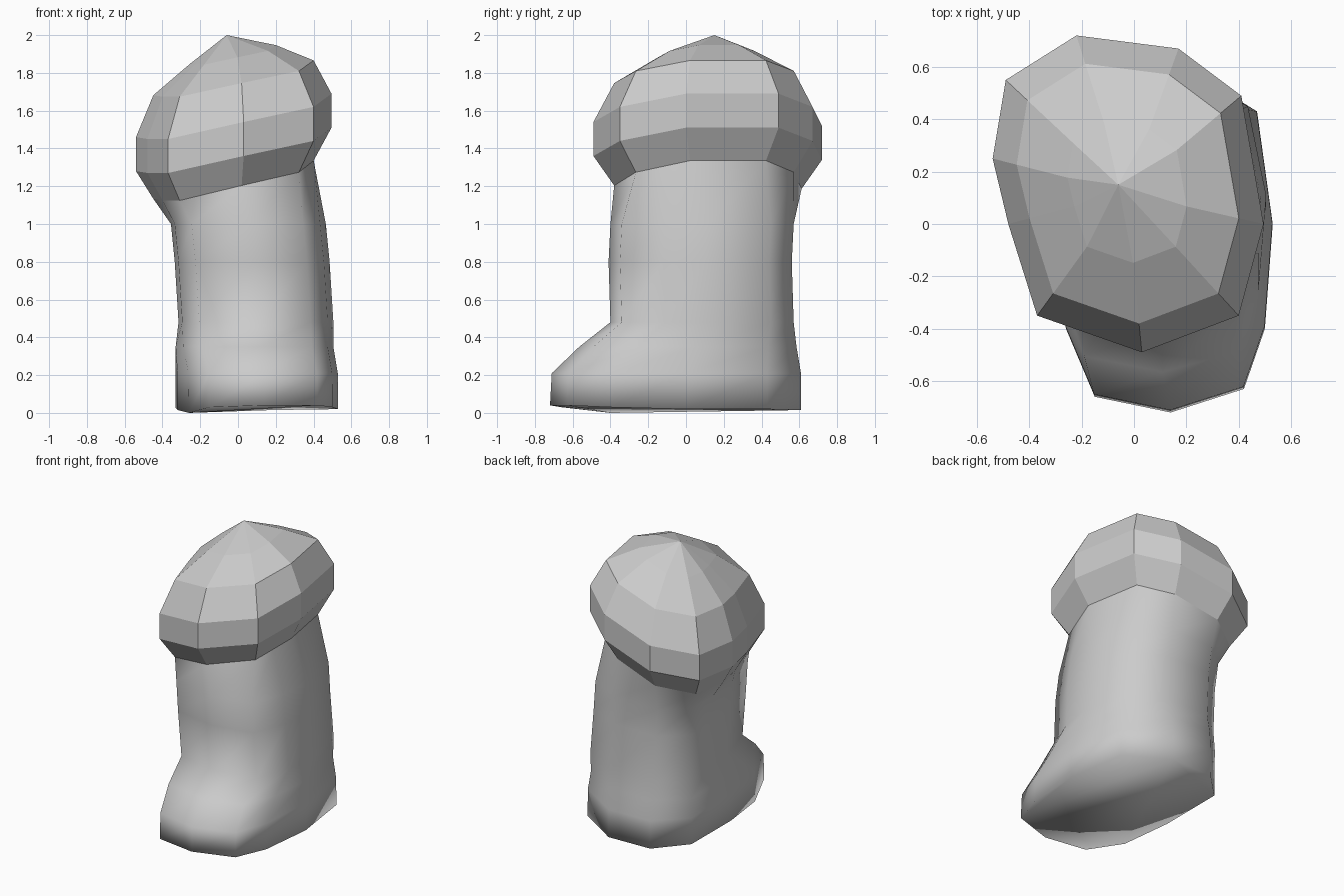
import bpy
import bmesh

cube = bpy.data.objects.get("Cube")
if cube:
    bpy.data.objects.remove(cube)

GREY = (0.6, 0.6, 0.6, 1.0)
grey = bpy.data.materials.new("plain_grey")
grey.use_nodes = True
grey.diffuse_color = GREY
grey.node_tree.nodes["Principled BSDF"].inputs["Base Color"].default_value = GREY


def loft(name, rings, smooth, sole=False, apex=None):
    """Skin closed rings from bottom to top, with an optional sole face and a fan to an apex."""
    bm = bmesh.new()
    loops = [[bm.verts.new(p) for p in ring] for ring in rings]
    n = len(loops[0])
    for low, high in zip(loops, loops[1:]):
        for i in range(n):
            j = (i + 1) % n
            bm.faces.new((low[i], low[j], high[j], high[i]))
    if sole:
        bm.faces.new(loops[0][::-1])
    if apex:
        tip = bm.verts.new(apex)
        for i in range(n):
            bm.faces.new((loops[-1][i], loops[-1][(i + 1) % n], tip))
    for face in bm.faces:
        face.smooth = smooth
    mesh = bpy.data.meshes.new(name)
    bm.to_mesh(mesh)
    bm.free()
    mesh.materials.append(grey)
    obj = bpy.data.objects.new(name, mesh)
    bpy.context.collection.objects.link(obj)
    return obj


# Cuff: faceted, tilted dome, every ring derived from its widest outline
outline = [
    (0.03, -0.49, 1.54), (0.40, -0.35, 1.62), (0.495, 0.0, 1.69),
    (0.41, 0.49, 1.69), (0.17, 0.67, 1.62), (-0.22, 0.72, 1.52),
    (-0.49, 0.55, 1.46), (-0.54, 0.25, 1.46), (-0.48, 0.0, 1.45),
    (-0.37, -0.35, 1.45),
]
CX, CY, CZ = -0.03, 0.12, 1.57


def cuff_ring(size, height, tilt):
    return [(CX + (x - CX) * size, CY + (y - CY) * size, height + (z - CZ) * tilt)
            for x, y, z in outline]


collar = cuff_ring(0.82, 1.23, 0.88)
loft("cuff",
     [collar, cuff_ring(1.0, 1.39, 1.0), cuff_ring(1.0, 1.57, 1.0),
      cuff_ring(0.82, 1.77, 0.8), cuff_ring(0.44, 1.895, 0.43)],
     smooth=False, apex=(-0.06, 0.15, 2.0))

# Boot: plan of the foot and of the leg, counter-clockwise from the toe
foot = [(0.14, -0.72), (0.42, -0.63), (0.50, -0.40), (0.53, 0.0), (0.47, 0.43),
        (0.18, 0.61), (-0.14, 0.60), (-0.33, 0.41), (-0.32, -0.05),
        (-0.26, -0.40), (-0.15, -0.66)]
leg = [(0.08, -0.41), (0.36, -0.35), (0.45, -0.12), (0.48, 0.10), (0.41, 0.44),
       (0.17, 0.56), (-0.16, 0.56), (-0.33, 0.42), (-0.34, 0.20),
       (-0.32, -0.05), (-0.23, -0.35)]
sole_heights = [0.04, 0.04, 0.03, 0.02, 0.02, 0.015, 0.015, 0.025, 0.015, 0.0, 0.03]


def boot_ring(z, blend, dx=0.0, dy=0.0):
    """Section between the foot plan (blend 0) and the leg plan (blend 1)."""
    return [(fx + (lx - fx) * blend + dx, fy + (ly - fy) * blend + dy, z)
            for (fx, fy), (lx, ly) in zip(foot, leg)]


# The leg ends on the cuff's lower edge, with one extra point on its front left side
front_left = tuple((a + b) / 2 for a, b in zip(collar[1], collar[2]))
leg_top = collar[:2] + [front_left] + collar[2:]
sole_ring = [(x, y, z) for (x, y), z in zip(foot, sole_heights)]

loft("boot",
     [sole_ring, boot_ring(0.21, 0.03), boot_ring(0.35, 0.5),
      boot_ring(0.48, 1.0, 0.025, 0.01), boot_ring(0.80, 1.0, 0.005, 0.0),
      boot_ring(1.0, 1.0, -0.015, 0.01), leg_top],
     smooth=True, sole=True)
